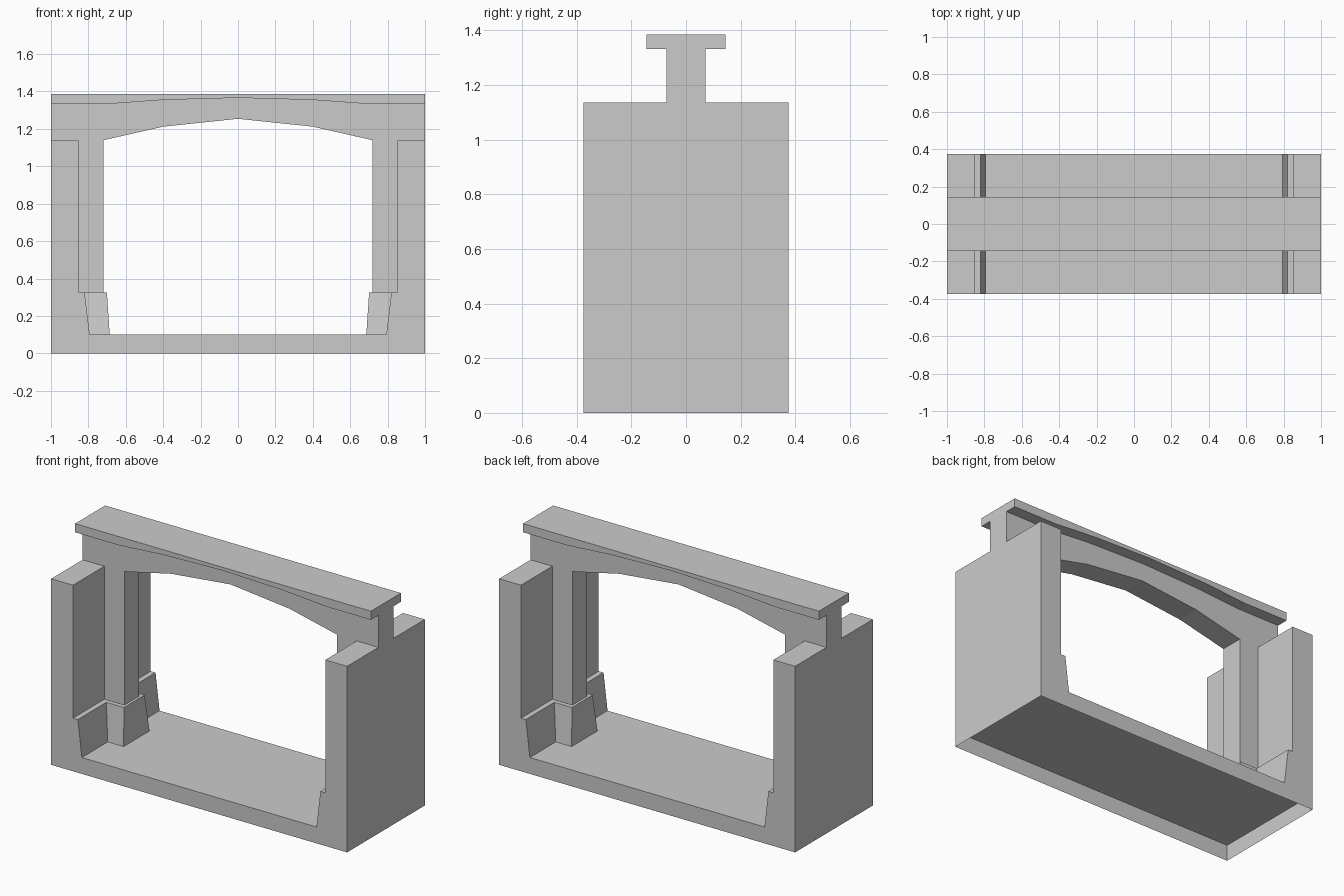
import bpy, bmesh

if "Cube" in bpy.data.objects:
    bpy.data.objects.remove(bpy.data.objects["Cube"])

DEPTH = 0.375    # half depth of the frame
WEB = 0.072      # half thickness of rib and pilasters
FLANGE = 0.145   # half width of the top flange


def finish(name, bm):
    bmesh.ops.recalc_face_normals(bm, faces=bm.faces)
    me = bpy.data.meshes.new(name)
    bm.to_mesh(me)
    bm.free()
    ob = bpy.data.objects.new(name, me)
    bpy.context.collection.objects.link(ob)
    return ob


def prism(name, profile, half, open_bottom=False):
    """Extrude an x/z profile along y, from -half to +half."""
    bm = bmesh.new()
    face = bm.faces.new([bm.verts.new((x, -half, z)) for x, z in profile])
    new = bmesh.ops.extrude_face_region(bm, geom=[face])["geom"]
    verts = [v for v in new if isinstance(v, bmesh.types.BMVert)]
    bmesh.ops.translate(bm, verts=verts, vec=(0, 2 * half, 0))
    bmesh.ops.recalc_face_normals(bm, faces=bm.faces)
    if open_bottom:
        low = [f for f in bm.faces if all(v.co.z < 1e-5 for v in f.verts)]
        me_ready = low
        bmesh.ops.delete(bm, geom=me_ready, context='FACES_ONLY')
    return finish(name, bm)


def mirrored(half_points):
    """Complete a right-to-centre line on the left side."""
    return half_points + [(-x, z) for x, z in reversed(half_points) if x > 0]


# Floor slab, hollow underneath
prism("floor", [(-1, 0), (1, 0), (1, 0.1), (-1, 0.1)], DEPTH, open_bottom=True)

# Side walls with sloping kerb, and pilaster footings
wall = [(1, 0.1), (1, 1.137), (0.853, 1.137), (0.853, 0.325), (0.82, 0.325), (0.793, 0.1)]
for side, s in (("left", -1), ("right", 1)):
    prism(side + "_wall", [(s * x, z) for x, z in wall], DEPTH)

    bm = bmesh.new()
    rings = []
    for x, y, z in ((0.686, 0.125, 0.1), (0.701, 0.10, 0.325)):
        rings.append([bm.verts.new((s * px, py, z))
                      for px, py in ((x, -y), (0.86, -y), (0.86, y), (x, y))])
    low, top = rings
    bm.faces.new(low)
    bm.faces.new(top)
    for i in range(4):
        j = (i + 1) % 4
        bm.faces.new((low[i], low[j], top[j], top[i]))
    finish(side + "_pilaster_footing", bm)

# Pilasters and arched rib in one profile; flange with a curved underside
under = [(1, 1.333), (0.7, 1.333), (0.4, 1.355), (0, 1.366)]
arch = [(0.853, 1.137), (0.853, 0.325), (0.718, 0.325), (0.718, 1.14), (0.4, 1.212), (0, 1.254)]
rib = mirrored([(1, 1.137)] + arch) + list(reversed(mirrored(under)))
prism("arched_rib", rib, WEB)
prism("top_flange", mirrored(under) + [(-1, 1.386), (1, 1.386)], FLANGE)
